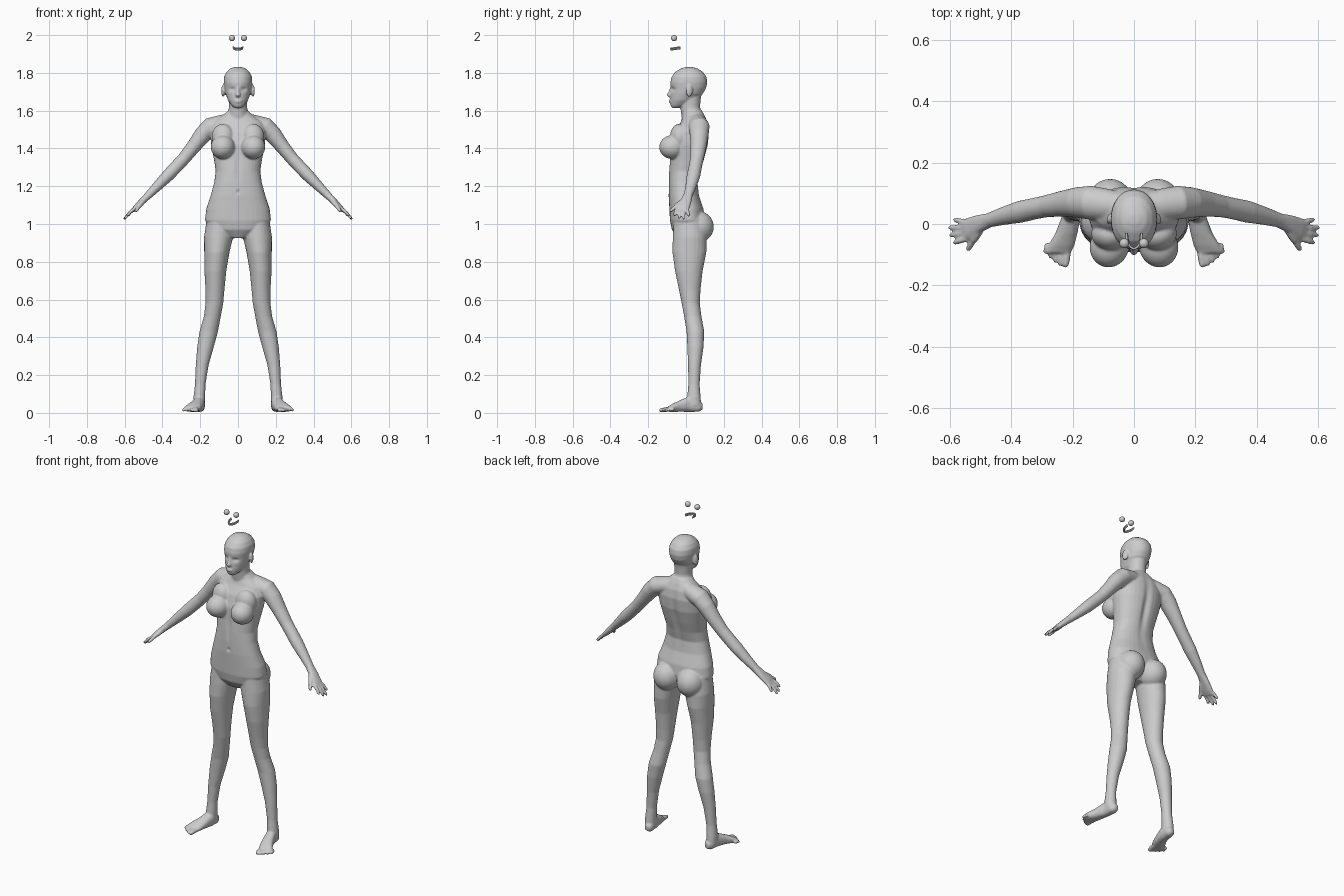
import bpy, bmesh
from math import cos, sin, pi, exp
from mathutils import Vector, Matrix

X, Y, Z = Vector((1, 0, 0)), Vector((0, 1, 0)), Vector((0, 0, 1))


def loft(bm, rings, ref=Y, axis=None, n=24, p=2.0):
    """Closed tube through rings (x, y, z, a, b); b lies along ref, a across it."""
    pts = [Vector(r[:3]) for r in rings]
    loops = []
    for i, r in enumerate(rings):
        t = axis or (pts[min(i + 1, len(pts) - 1)] - pts[max(i - 1, 0)]).normalized()
        v = (ref - t * ref.dot(t)).normalized()
        u = t.cross(v)
        loop = []
        for k in range(n):
            c, s = cos(2 * pi * k / n), sin(2 * pi * k / n)
            c = abs(c) ** (2 / p) * (1 if c > 0 else -1)
            s = abs(s) ** (2 / p) * (1 if s > 0 else -1)
            loop.append(bm.verts.new(pts[i] + u * (c * r[3]) + v * (s * r[4])))
        loops.append(loop)
    for a, b in zip(loops, loops[1:]):
        for k in range(n):
            bm.faces.new((a[k], a[(k + 1) % n], b[(k + 1) % n], b[k]))
    bm.faces.new(loops[0][::-1])
    bm.faces.new(loops[-1])


def column(bm, rows, p=2.0):
    """Upright central loft from rows (z, front y, back y, half width)."""
    loft(bm, [(0, (f + b) / 2, z, w, (b - f) / 2) for z, f, b, w in rows], Y, Z, 32, p)


def ball(bm, c, r, rot=0):
    m = Matrix.Translation(c) @ Matrix.Rotation(rot, 4, 'Z') @ Matrix.Diagonal((*r, 1))
    bmesh.ops.create_uvsphere(bm, u_segments=32, v_segments=20, radius=1, matrix=m)


def digit(bm, a, b, r, lift=0.0):
    """Finger or toe: tapered tube with a rounded tip."""
    a, b = Vector(a), Vector(b)
    m = (a + b) / 2 + Z * lift
    e = a.lerp(b, 0.9)
    loft(bm, [(*a, r, r), (*m, r, r), (*e, r * .85, r * .85), (*b, r * .4, r * .4)], X * .3 + Y * .5 + Z * .8, n=10)


def to_object(bm, name):
    bmesh.ops.recalc_face_normals(bm, faces=bm.faces)
    me = bpy.data.meshes.new(name)
    bm.to_mesh(me)
    bm.free()
    me.shade_smooth()
    ob = bpy.data.objects.new(name, me)
    bpy.context.collection.objects.link(ob)
    return ob


bm = bmesh.new()

# leg
loft(bm, [(.095, .015, 1.03, .07, .08), (.103, .02, .93, .077, .09), (.112, .018, .85, .067, .09),
          (.12, .015, .75, .058, .073), (.122, .02, .65, .05, .057), (.125, .025, .58, .047, .048),
          (.136, .036, .51, .045, .046), (.155, .05, .43, .049, .047), (.172, .05, .35, .044, .043),
          (.19, .045, .25, .034, .034), (.2, .042, .15, .028, .03), (.205, .042, .08, .031, .036),
          (.206, .045, .04, .03, .036)], Y, Z)

# foot and toes
loft(bm, [(.2, .088, .034, .014, .016), (.202, .068, .035, .027, .029), (.206, .02, .047, .031, .042),
          (.22, -.03, .037, .036, .031), (.237, -.07, .027, .043, .022), (.248, -.095, .02, .042, .014)],
     Z, -Y, p=2.3)
for k in range(5):
    t = k / 4
    digit(bm, (.217 + .064 * t, -.082 + .02 * t, .018), (.224 + .066 * t, -.142 + .045 * t ** 1.5, .013),
          .013 - .004 * min(1, t * 2), .002)

# shoulder and arm
loft(bm, [(.02, .055, 1.54, .05, .045), (.09, .063, 1.53, .047, .052), (.145, .07, 1.515, .05, .055),
          (.185, .07, 1.475, .046, .05), (.235, .066, 1.41, .038, .042), (.285, .058, 1.348, .034, .036),
          (.325, .05, 1.305, .034, .035), (.37, .04, 1.258, .033, .036), (.43, .025, 1.197, .026, .029),
          (.48, .01, 1.147, .02, .023)])

# hand
loft(bm, [(.47, .013, 1.157, .02, .023), (.51, -.001, 1.118, .017, .03), (.54, -.016, 1.088, .014, .036),
          (.557, -.022, 1.071, .01, .035)], p=2.4)
for y0, tip in ((-.048, (.588, -.062, 1.043)), (-.03, (.602, -.037, 1.027)),
                (-.012, (.605, -.012, 1.024)), (.005, (.588, .015, 1.04))):
    digit(bm, (.545, y0, 1.083), tip, .0095, .004)
digit(bm, (.5, -.015, 1.122), (.526, -.058, 1.092), .014)
digit(bm, (.52, -.048, 1.098), (.543, -.086, 1.066), .0105)

# chest, seat, ear
ball(bm, (.08, -.072, 1.407), (.064, .07, .063), .3)
ball(bm, (.08, -.035, 1.46), (.06, .05, .07), .2)
ball(bm, (.078, .06, .985), (.078, .087, .085))
ball(bm, (.079, .018, 1.705), (.009, .019, .032), .3)

# mirror the side parts
dup = bmesh.ops.duplicate(bm, geom=bm.verts[:] + bm.edges[:] + bm.faces[:])['geom']
bmesh.ops.scale(bm, vec=(-1, 1, 1), verts=[g for g in dup if isinstance(g, bmesh.types.BMVert)])
bmesh.ops.reverse_faces(bm, faces=[g for g in dup if isinstance(g, bmesh.types.BMFace)])

# torso
column(bm, [(.925, -.045, .05, .05), (.97, -.075, .085, .145), (1.02, -.085, .1, .175),
            (1.08, -.088, .093, .168), (1.15, -.092, .07, .145), (1.22, -.092, .062, .126),
            (1.28, -.09, .078, .118), (1.34, -.085, .097, .127), (1.42, -.08, .118, .143),
            (1.49, -.058, .123, .148), (1.54, -.028, .115, .13), (1.575, -.015, .1, .08),
            (1.6, -.015, .085, .053)], 2.25)

# neck
column(bm, [(1.54, -.02, .1, .065), (1.58, -.025, .085, .054), (1.62, -.03, .075, .048),
            (1.66, -.03, .078, .05), (1.7, -.03, .085, .05)])

# head
column(bm, [(1.614, -.073, -.04, .018), (1.628, -.083, 0, .034), (1.655, -.084, .045, .053),
            (1.69, -.083, .09, .066), (1.72, -.081, .107, .072), (1.75, -.083, .113, .076),
            (1.78, -.076, .108, .074), (1.805, -.057, .09, .061), (1.823, -.028, .062, .042),
            (1.832, 0, .03, .015)], 2.1)

# nose and lips
loft(bm, [(0, -.074, 1.725, .007, .01), (0, -.083, 1.7, .009, .011), (0, -.09, 1.682, .014, .014),
          (0, -.082, 1.672, .01, .008)], Y, Z, 12)
ball(bm, (0, -.079, 1.653), (.021, .012, .005))
ball(bm, (0, -.079, 1.645), (.018, .012, .005))

# fuse all parts into one smooth skin
body = to_object(bm, "body")
rm = body.modifiers.new("fuse", 'REMESH')
rm.mode, rm.voxel_size = 'VOXEL', .005
sm = body.modifiers.new("soften", 'SMOOTH')
sm.factor, sm.iterations = .5, 5
dg = bpy.context.evaluated_depsgraph_get()
skin = bpy.data.meshes.new_from_object(body.evaluated_get(dg))
body.modifiers.clear()
body.data = skin

# hollows: eye sockets, navel, breastbone, spine
hollows = [((.032, -.08, 1.713), (.017, .04, .011), (0, .01, 0)),
           ((-.032, -.08, 1.713), (.017, .04, .011), (0, .01, 0)),
           ((0, -.092, 1.17), (.007, .03, .01), (0, .008, 0)),
           ((0, -.085, 1.3), (.012, .04, .08), (0, .006, 0)),
           ((0, .1, 1.36), (.02, .05, .16), (0, -.012, 0))]
for v in skin.vertices:
    co = v.co.copy()
    for c, r, push in hollows:
        d = sum(((co[i] - c[i]) / r[i]) ** 2 for i in range(3))
        if d < 8:
            v.co += Vector(push) * exp(-d)
skin.shade_smooth()

# loose eyeballs above the head
for side, s in (("left", 1), ("right", -1)):
    bm = bmesh.new()
    ball(bm, (.032 * s, -.063, 1.984), (.016, .016, .016))
    to_object(bm, side + "_eyeball")

# loose tooth arches
for name, dz, w in (("upper_teeth", .004, .025), ("lower_teeth", -.004, .023)):
    bm = bmesh.new()
    loft(bm, [(w * sin(a), -.03 - .05 * cos(a), 1.933 - .007 * cos(a) + dz, .004, .004)
              for a in (pi * (k / 16 - .5) for k in range(17))], Z, n=10)
    to_object(bm, name)
